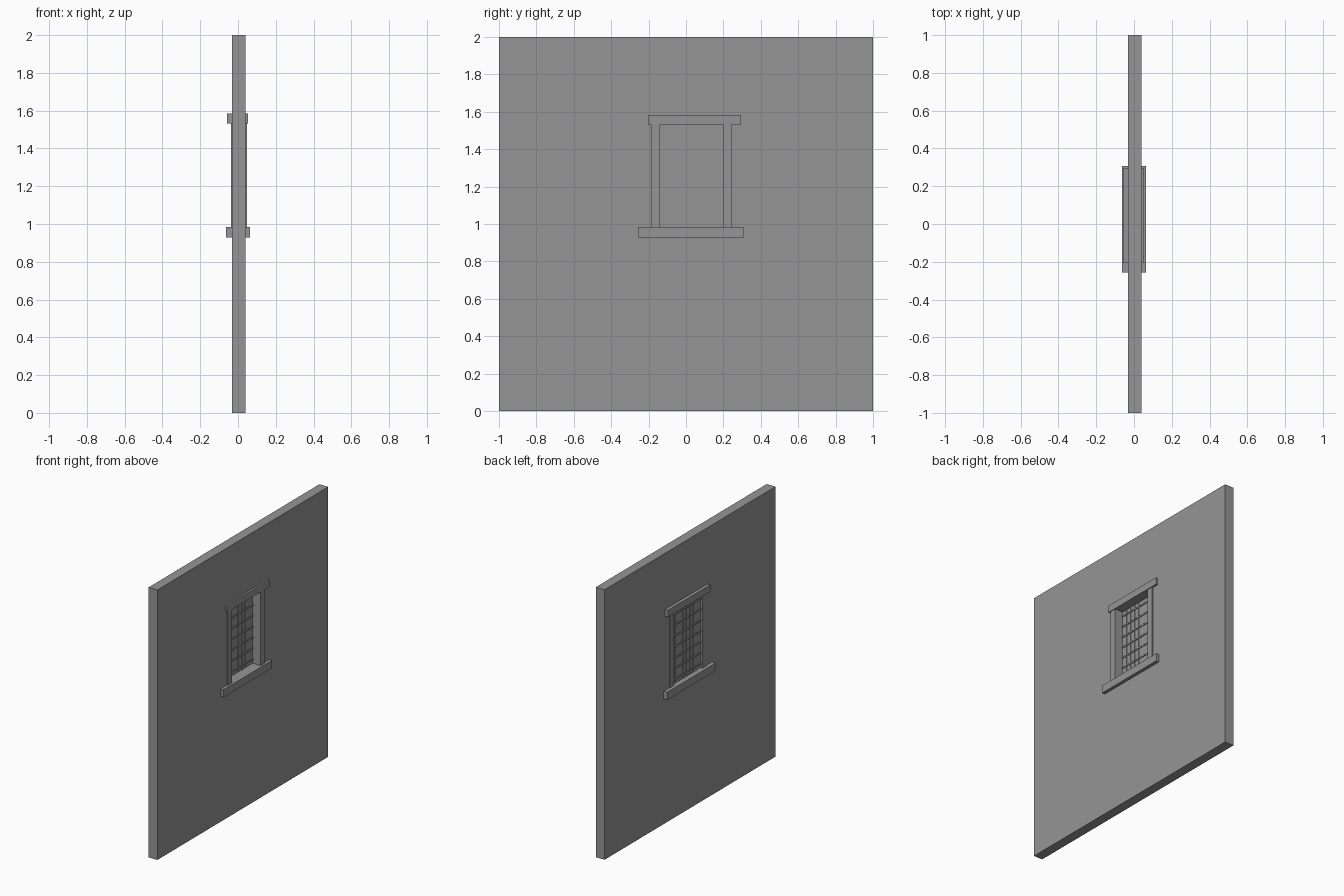
import bpy, bmesh
from mathutils import Vector

if "Cube" in bpy.data.objects:
    bpy.data.objects.remove(bpy.data.objects["Cube"])

grey = bpy.data.materials.new("stone_grey")
grey.diffuse_color = (0.3, 0.3, 0.3, 1)
grey.use_nodes = True
grey.node_tree.nodes["Principled BSDF"].inputs["Base Color"].default_value = grey.diffuse_color


def boxes(name, spans):
    """One object made of boxes, each given as (x0, x1, y0, y1, z0, z1)."""
    bm = bmesh.new()
    for x0, x1, y0, y1, z0, z1 in spans:
        lo, hi = Vector((x0, y0, z0)), Vector((x1, y1, z1))
        for v in bmesh.ops.create_cube(bm, size=1)["verts"]:
            v.co = (lo + hi) / 2 + v.co * (hi - lo)
    me = bpy.data.meshes.new(name)
    bm.to_mesh(me)
    bm.free()
    me.materials.append(grey)
    ob = bpy.data.objects.new(name, me)
    bpy.context.collection.objects.link(ob)
    return ob


# window opening limits
Y0, Y1, Z0, Z1 = -0.14, 0.197, 0.985, 1.533

# wall with a hole that the frame lines
wall = boxes("wall", [(-0.033, 0.039, -1, 1, 0, 2)])
cutter = boxes("window_cutter", [(-0.2, 0.2, Y0 - 0.02, Y1 + 0.02, Z0 - 0.02, Z1 + 0.02)])
cutter.hide_render = True
cutter.hide_set(True)
cut = wall.modifiers.new("window_hole", "BOOLEAN")
cut.operation = "DIFFERENCE"
cut.solver = "EXACT"
cut.object = cutter

# frame members run right through the wall
boxes("sill", [(-0.063, 0.063, -0.257, 0.308, 0.928, Z0)])
boxes("lintel", [(-0.057, 0.053, -0.203, 0.293, Z1, 1.584)])
boxes("jambs", [(-0.038, 0.048, Y0 - 0.047, Y0, Z0, Z1),
                (-0.038, 0.048, Y1, Y1 + 0.046, Z0, Z1)])

# pane with bars standing proud on both sides
boxes("pane", [(-0.022, -0.018, Y0, Y1, Z0, Z1)])
step = (Y1 - Y0) / 8
boxes("upright_bars", [(-0.025, -0.015, Y0 + i * step - 0.003, Y0 + i * step + 0.003, Z0, Z1)
                       for i in range(1, 8)])
boxes("cross_bars", [(-0.028, -0.012, Y0, Y1, 1.011 + 0.0803 * i, 1.022 + 0.0803 * i)
                     for i in range(7)])
